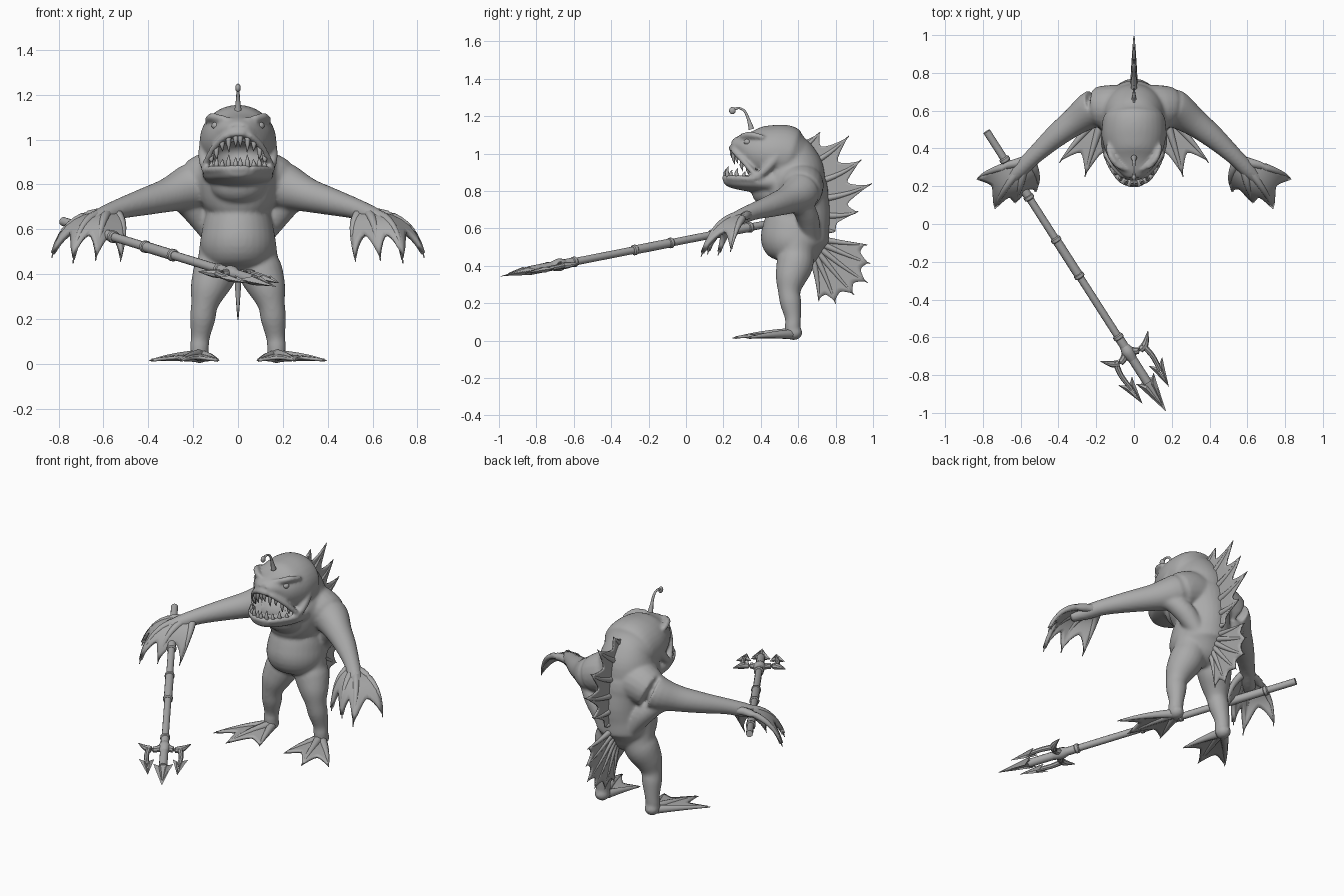
import bpy, bmesh, math
from mathutils import Vector

old = bpy.data.objects.get("Cube")
if old:
    bpy.data.objects.remove(old, do_unlink=True)

grey = bpy.data.materials.new("plain grey")
grey.use_nodes = True
grey.diffuse_color = (0.4, 0.4, 0.4, 1)
grey.node_tree.nodes["Principled BSDF"].inputs["Base Color"].default_value = (0.4, 0.4, 0.4, 1)


def spline(rows, sub):
    """Catmull-Rom resampling of rows of numbers."""
    out = []
    for i in range(len(rows) - 1):
        a, b, c, d = rows[max(i - 1, 0)], rows[i], rows[i + 1], rows[min(i + 2, len(rows) - 1)]
        for k in range(sub):
            t = k / sub
            out.append([0.5 * (2 * q + (r - p) * t + (2 * p - 5 * q + 4 * r - s) * t * t
                               + (3 * q - p - 3 * r + s) * t ** 3)
                        for p, q, r, s in zip(a, b, c, d)])
    return out + [list(rows[-1])]


def loft(bm, rows, n=20, sub=4, sx=1):
    """Closed tube through rows of x, y, z, radius (and optional second radius)."""
    pts = spline(rows, sub)
    centres = [Vector((r[0] * sx, r[1], r[2])) for r in pts]
    rings = []
    for i, r in enumerate(pts):
        t = (centres[min(i + 1, len(pts) - 1)] - centres[max(i - 1, 0)]).normalized()
        ref = Vector((1, 0, 0)) if abs(t.x) < 0.9 else Vector((0, 1, 0))
        a = (ref - t * ref.dot(t)).normalized()
        b = t.cross(a)
        ra, rb = max(r[3], 0.001), max(r[-1], 0.001)
        rings.append([bm.verts.new(centres[i] + a * ra * math.cos(k * math.tau / n)
                                   + b * rb * math.sin(k * math.tau / n)) for k in range(n)])
    for p, q in zip(rings, rings[1:]):
        for k in range(n):
            bm.faces.new((p[k], p[(k + 1) % n], q[(k + 1) % n], q[k]))
    bm.faces.new(rings[0][::-1])
    bm.faces.new(rings[-1])


def ball(bm, centre, size):
    verts = bmesh.ops.create_uvsphere(bm, u_segments=20, v_segments=12, radius=1)["verts"]
    for v in verts:
        v.co = Vector(centre) + Vector([c * s for c, s in zip(v.co, size)])


def finish(name, bm, angle=40, mirror=False):
    bmesh.ops.recalc_face_normals(bm, faces=bm.faces)
    mesh = bpy.data.meshes.new(name)
    bm.to_mesh(mesh)
    bm.free()
    mesh.materials.append(grey)
    mesh.shade_smooth()
    mesh.set_sharp_from_angle(angle=math.radians(angle))
    obj = bpy.data.objects.new(name, mesh)
    bpy.context.scene.collection.objects.link(obj)
    if mirror:
        obj.modifiers.new("mirror", "MIRROR")
    return obj


def fan(name, rays, radius, sag, thickness=0.008, mirror=False):
    """Tapered curved spines with a scalloped web between neighbours."""
    def at(ray, t):
        a, b, c = (Vector(p) for p in ray)
        return a * (1 - t) ** 2 + b * 2 * t * (1 - t) + c * t * t
    bm = bmesh.new()
    for ray in rays:
        loft(bm, [(*at(ray, k / 10), radius * (1 - k / 10) ** 0.8 + 0.002) for k in range(11)], 8, 1)
    finish(name + "_spines", bm, 60, mirror)
    bm = bmesh.new()
    cols, steps = 8, 8
    for one, two in zip(rays, rays[1:]):
        grid = []
        for c in range(cols + 1):
            u = c / cols
            reach = 0.95 - sag * (1 - abs(2 * u - 1) ** 1.6)
            grid.append([bm.verts.new(at(one, reach * s / steps).lerp(at(two, reach * s / steps), u))
                         for s in range(steps + 1)])
        for p, q in zip(grid, grid[1:]):
            for s in range(steps):
                bm.faces.new((p[s], p[s + 1], q[s + 1], q[s]))
    bmesh.ops.remove_doubles(bm, verts=bm.verts, dist=0.0005)
    web = finish(name + "_web", bm, 60, mirror)
    solid = web.modifiers.new("thickness", "SOLIDIFY")
    solid.thickness, solid.offset = thickness, 0


# Body: torso, skull, jaw and limbs fused into one skin
bm = bmesh.new()
torso = [(.39, .58, .07, .05), (.44, .585, .135, .12), (.52, .58, .168, .178), (.60, .59, .16, .178),
         (.68, .605, .145, .165), (.76, .585, .175, .18), (.85, .57, .185, .178), (.93, .575, .165, .16),
         (1.02, .565, .13, .115), (1.09, .55, .08, .06)]
loft(bm, [(0, y, z, rx, ry) for z, y, rx, ry in torso], 32)
skull = [(.245, 1.05, .045, .025), (.29, 1.045, .092, .06), (.36, 1.02, .14, .125), (.45, 1.0, .168, .155),
         (.54, .99, .168, .16), (.575, .98, .155, .135), (.64, .96, .11, .09)]
loft(bm, [(0, y, z, rx, rz) for y, z, rx, rz in skull], 32)
jaw = [(.205, .86, .04, .02), (.24, .85, .082, .032), (.30, .845, .122, .042), (.38, .845, .155, .055),
       (.47, .85, .16, .08)]
loft(bm, [(0, y, z, rx, rz) for y, z, rx, rz in jaw], 32)
ball(bm, (0, .45, .80), (.125, .10, .09))
upper_lip = [(0, .24, 1.03), (.06, .258, 1.012), (.113, .31, .955), (.152, .38, .875)]
lower_lip = [(0, .205, .872), (.06, .225, .87), (.112, .285, .868), (.152, .37, .865)]
arm = [(.0, .61, .83, .12), (.12, .615, .825, .122), (.21, .61, .79, .105), (.31, .545, .753, .077),
       (.42, .46, .722, .061), (.53, .36, .69, .046), (.60, .29, .66, .042), (.66, .23, .635, .03)]
leg = [(.08, .59, .54, .09), (.085, .59, .46, .095), (.105, .58, .40, .098), (.132, .56, .33, .082),
       (.15, .552, .26, .06), (.158, .56, .20, .057), (.168, .572, .12, .043), (.172, .57, .07, .042),
       (.172, .57, .03, .035)]
flap = [(.09, .67, .55, .05), (.17, .65, .66, .06), (.25, .6, .73, .055), (.36, .51, .735, .04)]
brow = [(.03, .285, 1.085, .011), (.08, .308, 1.095, .017), (.12, .355, 1.10, .018), (.14, .42, 1.085, .012)]
cheek = [(.145, .38, .87, .02), (.155, .44, .93, .024), (.15, .5, 1.0, .02)]
for side in (1, -1):
    for part in (arm, leg, flap, brow, cheek):
        loft(bm, part, 20, 4, side)
    for lip in (upper_lip, lower_lip):
        loft(bm, [(*p, .016) for p in lip], 10, 4, side)
    ball(bm, (side * .172, .575, .042), (.044, .048, .04))
    ball(bm, (side * .022, .262, 1.062), (.018, .022, .016))
body = finish("body", bm)
remesh = body.modifiers.new("fuse", "REMESH")
remesh.mode, remesh.voxel_size, remesh.use_smooth_shade = "VOXEL", 0.009, True
soft = body.modifiers.new("soften", "SMOOTH")
soft.factor, soft.iterations = 0.5, 8

# Mouth cavity
bm = bmesh.new()
ball(bm, (0, .33, .935), (.118, .12, .062))
cutter = finish("mouth_cutter", bm)
cutter.hide_render = True
cutter.hide_set(True)
cut = body.modifiers.new("mouth", "BOOLEAN")
cut.operation, cut.object = "DIFFERENCE", cutter

# Teeth along both lips
bm = bmesh.new()
for lip, length, sign in ((upper_lip, .085, -1), (lower_lip, .068, 1)):
    path = spline(lip, 4)[:-2]
    for side in (1, -1):
        for i, (x, y, z) in enumerate(path):
            if i % 2 == 0:
                continue
            size = length * (0.75 if i % 4 == 1 else 1) * (1 - 0.03 * i)
            x, y = x * .95, y + .01
            loft(bm, [(x, y, z, .013), (x * 1.01, y - .008, z + sign * size * .5, .010),
                      (x * .97, y, z + sign * size, .001)], 8, 2, side)
finish("teeth", bm, 60)

# Eyes
bm = bmesh.new()
ball(bm, (.096, .329, 1.062), (.022, .02, .018))
finish("eye", bm, 60, True)

# Lure on the forehead
bm = bmesh.new()
loft(bm, [(0, .35, 1.13, .016), (0, .335, 1.18, .009), (0, .315, 1.225, .007), (0, .285, 1.243, .006),
          (0, .26, 1.238, .007)], 10)
ball(bm, (0, .248, 1.23), (.012, .018, .019))
finish("lure", bm, 60)

# Back fin and tail fin, each ray as base, bend, tip in the middle plane
back = [((.54, 1.05), (.57, 1.08), (.60, 1.09)), ((.59, 1.0), (.67, 1.06), (.717, 1.115)),
        ((.66, .94), (.78, 1.0), (.872, 1.095)), ((.71, .85), (.85, .89), (.937, .967)),
        ((.74, .76), (.88, .78), (.995, .84)), ((.74, .67), (.85, .66), (.922, .692)),
        ((.73, .59), (.77, .585), (.80, .585))]
tail = [((.73, .54), (.84, .52), (.97, .512)), ((.72, .52), (.87, .45), (.985, .412)),
        ((.71, .50), (.85, .38), (.972, .31)), ((.70, .48), (.81, .34), (.90, .243)),
        ((.69, .46), (.76, .32), (.80, .197)), ((.68, .43), (.71, .32), (.71, .21))]
for name, rays, radius, sag in (("back_fin", back, .018, .42), ("tail_fin", tail, .017, .13)):
    fan(name, [[(0, *p) for p in ray] for ray in rays], radius, sag, 0.01)

# Webbed hands and feet
fan("hand", [((.55, .34, .675), (.49, .24, .65), (.525, .17, .455)),
             ((.58, .31, .67), (.61, .15, .66), (.635, .115, .46)),
             ((.59, .31, .67), (.72, .15, .67), (.735, .08, .447)),
             ((.59, .33, .67), (.79, .28, .67), (.83, .237, .473))], .024, .3, .022, True)
fan("foot", [((.155, .55, .034), (.12, .44, .032), (.085, .33, .014)),
             ((.17, .55, .04), (.22, .40, .04), (.26, .25, .014)),
             ((.19, .56, .034), (.30, .45, .034), (.395, .325, .014))], .024, .28, .014, True)

# Trident: placed by distance along its shaft and sideways from it
butt, tip = Vector((-.78, .49, .635)), Vector((.165, -.985, .345))
along = (tip - butt).normalized()
across = Vector((.842, .54, 0))


def on(a, s=0):
    return tuple(butt + along * a + across * s)


bm = bmesh.new()
stops = [0, .18, .42, .69, .92, 1.31, 1.6]
for i, (a, b) in enumerate(zip(stops, stops[1:])):
    r = .024 if i % 2 else .02
    loft(bm, [(*on(a), r), (*on(b), r)], 12, 1)
    if i:
        loft(bm, [(*on(a - .014), .022), (*on(a - .008), .028), (*on(a + .008), .028), (*on(a + .014), .022)], 12, 1)
finish("trident_shaft", bm, 35)

bm = bmesh.new()
hub = 1.394
loft(bm, [(*on(hub - .03), .022), (*on(hub + .01), .034), (*on(hub + .06), .024)], 12)
loft(bm, [(*on(hub + .18), .001, .001), (*on(hub + .2), .05, .014), (*on(hub + .388), .001, .001)], 4, 1)
for s in (1, -1):
    loft(bm, [(*on(hub), .022), (*on(hub + .035, s * .05), .018), (*on(hub + .025, s * .10), .018),
              (*on(hub - .025, s * .148), .002)], 8)
    loft(bm, [(*on(hub + .02, s * .085), .016), (*on(hub + .10, s * .098), .014),
              (*on(hub + .19, s * .09), .012)], 8)
    for barb in (-.042, .042):
        loft(bm, [(*on(hub + .135, s * .095 + barb), .001), (*on(hub + .17, s * .092 + barb * .4), .015, .01),
                  (*on(hub + .285, s * .083), .001)], 4, 1)
for barb in (-.055, .055):
    loft(bm, [(*on(hub + .18, barb), .001), (*on(hub + .225, barb * .4), .02, .013), (*on(hub + .37), .001)], 4, 1)
finish("trident_head", bm, 35)
